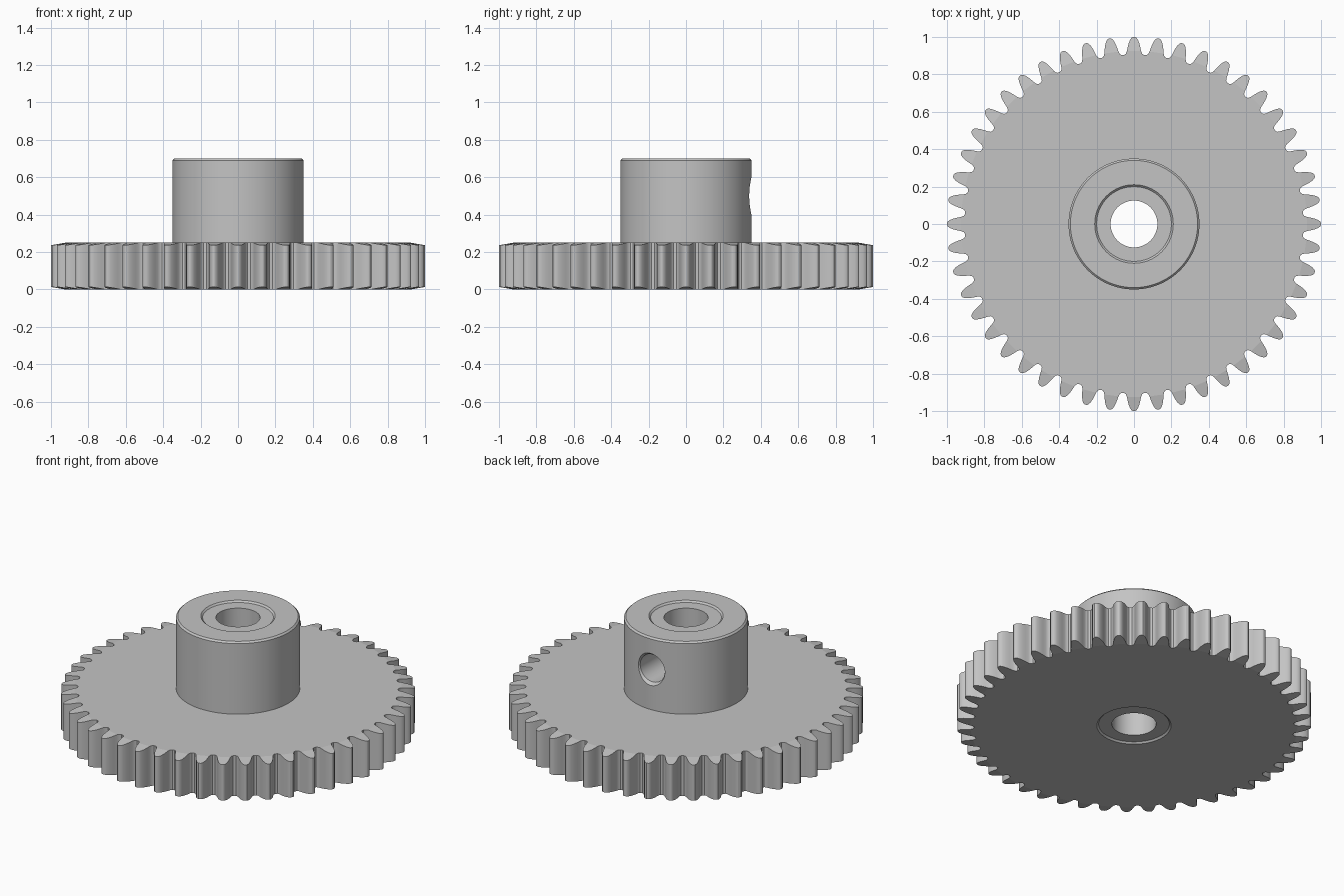
import bpy, bmesh
from math import sin, cos, pi

cube = bpy.data.objects.get("Cube")
if cube:
    bpy.data.objects.remove(cube, do_unlink=True)

TEETH = 48
THICK = 0.25          # thickness of the toothed disc
TOP = 0.70            # top of the hub
HUB_R, SLEEVE_R, BORE_R = 0.35, 0.21, 0.125

steel = bpy.data.materials.new("light grey steel")
steel.use_nodes = True
GREY = (0.55, 0.55, 0.55, 1)
steel.diffuse_color = GREY
steel.node_tree.nodes["Principled BSDF"].inputs["Base Color"].default_value = GREY


def finish(name, bm):
    bmesh.ops.recalc_face_normals(bm, faces=bm.faces)
    mesh = bpy.data.meshes.new(name)
    bm.to_mesh(mesh)
    bm.free()
    mesh.materials.append(steel)
    obj = bpy.data.objects.new(name, mesh)
    bpy.context.collection.objects.link(obj)
    return obj


def select(obj):
    bpy.ops.object.select_all(action='DESELECT')
    obj.select_set(True)
    bpy.context.view_layer.objects.active = obj


def lathe(name, profile, segments):
    """Closed solid made by spinning a loop of (radius, height) about z."""
    bm = bmesh.new()
    rings = []
    for i in range(segments):
        a = 2 * pi * i / segments
        rings.append([bm.verts.new((r * cos(a), r * sin(a), z)) for r, z in profile])
    n = len(profile)
    for i in range(segments):
        p, q = rings[i], rings[(i + 1) % segments]
        for j in range(n):
            k = (j + 1) % n
            bm.faces.new((p[j], q[j], q[k], p[k]))
    bmesh.ops.remove_doubles(bm, verts=bm.verts, dist=1e-5)
    return finish(name, bm)


# Toothed disc: one flank of (radius, half width), mirrored for each tooth
flank = [(0.905, 0.052), (0.911, 0.044), (0.925, 0.038), (0.945, 0.034),
         (0.965, 0.029), (0.985, 0.021), (0.996, 0.013), (1.0, 0.006)]
BASE = 2              # flank point where the bevelled tooth top begins
bm = bmesh.new()


def polar(r, a, z):
    return bm.verts.new((r * cos(a), r * sin(a), z))


sectors = []
for t in range(TEETH):
    mid = 2 * pi * t / TEETH
    outline = [(r, mid - w / r) for r, w in flank]
    outline += [(r, mid + w / r) for r, w in reversed(flank)]
    layers = []
    for upper in (False, True):
        loop = []
        for r, a in outline:
            drop = max(0, r - flank[BASE][0]) * 0.18
            loop.append(polar(r, a, THICK - drop if upper else drop))
        inner_r = HUB_R - 0.01 if upper else SLEEVE_R
        inner = [polar(inner_r, mid + s * pi / TEETH, THICK if upper else 0)
                 for s in (-1, 0)]
        layers.append((loop, inner))
    sectors.append(layers)

n = 2 * len(flank)
for t in range(TEETH):
    here, after = sectors[t], sectors[(t + 1) % TEETH]
    low, high = here[0][0], here[1][0]
    # flanks, tip and the root up to the next tooth
    for j in range(n - 1):
        bm.faces.new((low[j], low[j + 1], high[j + 1], high[j]))
    bm.faces.new((low[-1], after[0][0][0], after[1][0][0], high[-1]))
    for side in (0, 1):
        loop, inner = here[side]
        next_loop, next_inner = after[side]
        # bevelled tooth faces
        for j in range(BASE, len(flank) - 1):
            bm.faces.new((loop[j], loop[j + 1], loop[n - 2 - j], loop[n - 1 - j]))
        # flat web behind the tooth and behind the gap
        bm.faces.new(loop[:BASE + 1] + loop[n - 1 - BASE:] + [inner[1]])
        bm.faces.new((loop[-1], next_loop[0], next_inner[1], next_inner[0], inner[1]))
disc = finish("toothed_disc", bm)

# Hub with bevelled rim and a slightly recessed bore sleeve at both ends
STEP = 0.01
hub = lathe("hub", [
    (BORE_R, STEP), (SLEEVE_R - STEP, STEP), (SLEEVE_R, 0),
    (HUB_R, THICK - 0.02), (HUB_R, TOP - STEP), (HUB_R - STEP, TOP),
    (SLEEVE_R, TOP), (SLEEVE_R - STEP, TOP - STEP), (BORE_R, TOP - STEP)], 96)

# Countersunk set screw hole through the back wall of the hub
cutter = lathe("screw_hole_cutter", [
    (0, 0), (0.085, 0), (0.085, 0.33), (0.1375, 0.40), (0, 0.40)], 48)
cutter.rotation_euler.x = -pi / 2
cutter.location.z = 0.5
cutter.hide_render = True
bpy.context.view_layer.update()
hole = hub.modifiers.new("screw_hole", 'BOOLEAN')
hole.operation = 'DIFFERENCE'
hole.solver = 'EXACT'
hole.object = cutter
select(hub)
bpy.ops.object.modifier_apply(modifier=hole.name)
bpy.data.objects.remove(cutter, do_unlink=True)

for obj in (disc, hub):
    select(obj)
    bpy.ops.object.shade_smooth_by_angle(angle=pi / 6)
    # keep the bevelled tooth faces crisp against the flat web
    for poly in obj.data.polygons:
        if abs(poly.normal.z) > 0.9:
            poly.use_smooth = False
